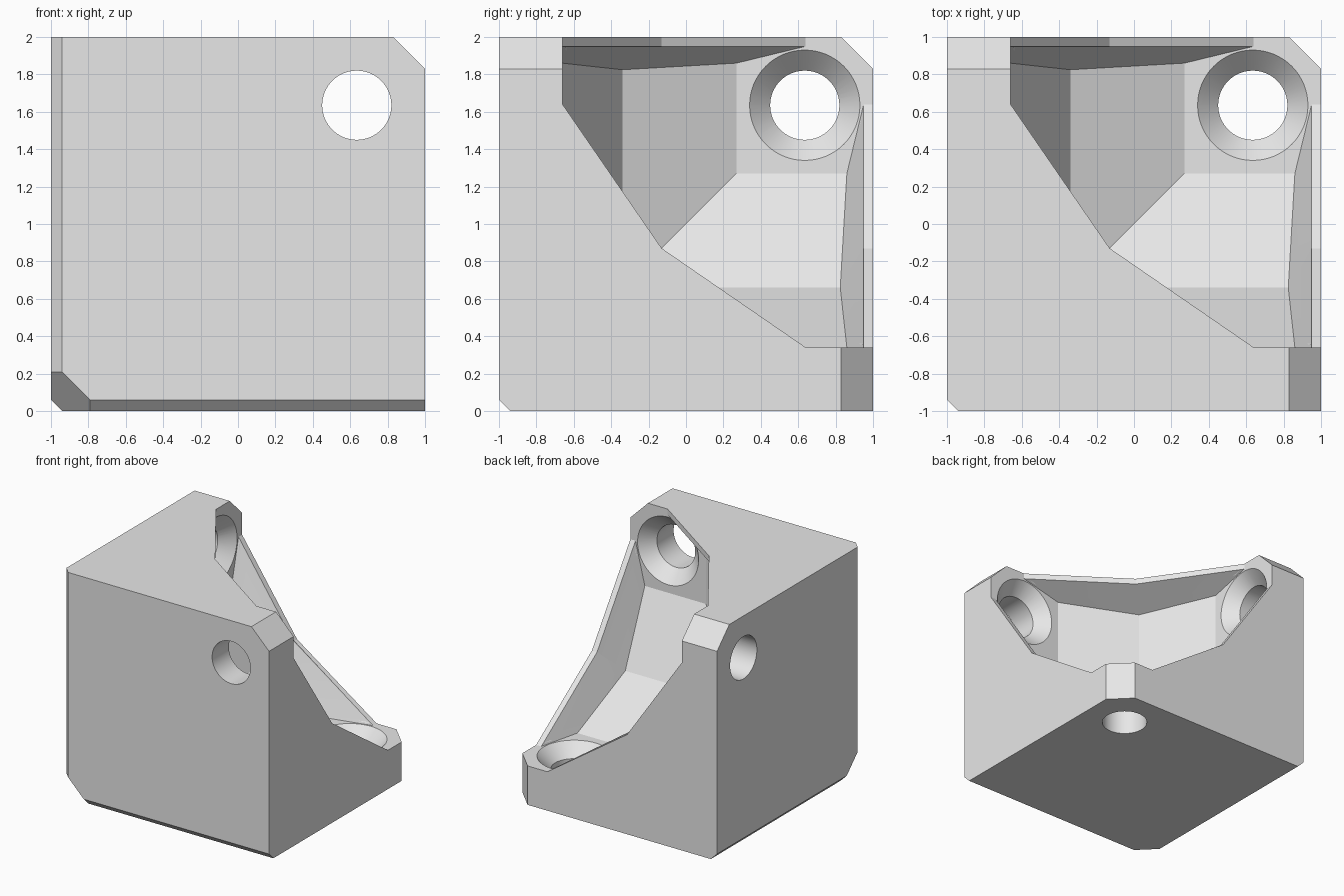
import bpy
import bmesh
from mathutils import Matrix, Vector

cube = bpy.data.objects.get("Cube")
if cube:
    bpy.data.objects.remove(cube, do_unlink=True)

SHIFT = Vector((1, 1, 0))      # work with the closed corner at the origin
SIZE, WALL, LIP = 2.0, 0.34, 1.95
HOLE_AT, HOLE_R, SINK_R = 1.635, 0.185, 0.295
BEVEL, CORNER, TIP = 0.06, 0.27, 3.83

grey = bpy.data.materials.new("light grey")
grey.use_nodes = True
COLOUR = (0.8, 0.8, 0.8, 1)
grey.diffuse_color = COLOUR
grey.node_tree.nodes["Principled BSDF"].inputs["Base Color"].default_value = COLOUR


def make_object(name, bm):
    bmesh.ops.translate(bm, verts=bm.verts, vec=-SHIFT)
    bmesh.ops.recalc_face_normals(bm, faces=bm.faces)
    mesh = bpy.data.meshes.new(name)
    bm.to_mesh(mesh)
    bm.free()
    mesh.materials.append(grey)
    obj = bpy.data.objects.new(name, mesh)
    bpy.context.collection.objects.link(obj)
    return obj


def block(name, low, high, planes, inside):
    """Box trimmed by planes (point, normal); the side holding `inside` stays."""
    bm = bmesh.new()
    low, high = Vector(low), Vector(high)
    span = high - low
    bmesh.ops.create_cube(bm, size=1, matrix=Matrix.Translation((low + high) / 2) @ Matrix.Diagonal(span.to_4d()))
    for point, normal in planes:
        if (Vector(inside) - point).dot(normal) > 0:
            normal = -normal
        bmesh.ops.bisect_plane(bm, geom=bm.verts[:] + bm.edges[:] + bm.faces[:], dist=1e-4,
                               plane_co=point, plane_no=normal, clear_outer=True)
        rim = [e for e in bm.edges if e.is_boundary]
        if rim:
            bmesh.ops.holes_fill(bm, edges=rim, sides=0)
    return make_object(name, bm)


def on_axes(a, b, c, pa, pb, pc):
    v = Vector()
    v[a], v[b], v[c] = pa, pb, pc
    return v


def through(p, q, r):
    return p, (q - p).cross(r - p).normalized()


def subtract(body, cutter):
    mod = body.modifiers.new("cut", 'BOOLEAN')
    mod.operation, mod.solver, mod.object = 'DIFFERENCE', 'EXACT', cutter
    bpy.context.view_layer.objects.active = body
    bpy.ops.object.modifier_apply(modifier=mod.name)
    bpy.data.objects.remove(cutter, do_unlink=True)


# Outer block: bevelled closed edges, cut closed corner, cut tips
trims = [(Vector((CORNER, 0, 0)), Vector((1, 1, 1)))]
for c in range(3):
    a, b = (c + 1) % 3, (c + 2) % 3
    diagonal = on_axes(a, b, c, 1, 1, 0)
    trims += [(diagonal * BEVEL / 2, diagonal), (diagonal * TIP / 2, diagonal)]
bracket = block("corner_bracket", (0, 0, 0), (SIZE,) * 3, trims, (1, 1, 1))

# Pocket: sloped inner walls and an overhanging lip, the same about every axis
walls, rims = [], []
for c in range(3):
    pair = []
    for a, b in (((c + 1) % 3, (c + 2) % 3), ((c + 2) % 3, (c + 1) % 3)):
        def at(pa, pb, pc):
            return on_axes(a, b, c, pa, pb, pc)
        outer, middle = at(WALL, 1.64, LIP), at(0.87, 0.87, LIP)
        walls.append(through(at(WALL, 1.27, 0), at(0.66, 0.66, 0), at(WALL, 1.27, 1)))
        walls.append(through(outer, middle, at(WALL, 1.27, 1.86)))
        pair.append(through(outer, middle, at(WALL, 1.64, 1)))
    rims.append((c, pair))
subtract(bracket, block("pocket_cutter", (WALL,) * 3, (2.5,) * 3, walls, (1.6, 1.6, 1.6)))

# Straight rim of the pocket on each open side
for c, pair in rims:
    low = Vector((WALL,) * 3)
    low[c] = LIP
    subtract(bracket, block("rim_cutter", low, (2.6,) * 3, pair, (2, 2, 2)))

# Countersunk screw hole through each plate
for c in range(3):
    a, b = (c + 1) % 3, (c + 2) % 3
    axis = on_axes(a, b, c, 0, 0, 1)
    turn = axis.to_track_quat('Z', 'Y').to_matrix().to_4x4()
    depth = SINK_R - HOLE_R
    over = 0.02
    for r1, r2, start, end in ((HOLE_R, HOLE_R, -0.2, 0.5),
                               (HOLE_R, SINK_R + over, WALL - depth, WALL + over)):
        bm = bmesh.new()
        centre = on_axes(a, b, c, HOLE_AT, HOLE_AT, (start + end) / 2)
        bmesh.ops.create_cone(bm, cap_ends=True, segments=64, radius1=r1, radius2=r2,
                              depth=end - start, matrix=Matrix.Translation(centre) @ turn)
        subtract(bracket, make_object("hole_cutter", bm))

# Smooth the round holes, keep all other edges sharp
bpy.ops.object.select_all(action='DESELECT')
bracket.select_set(True)
bpy.context.view_layer.objects.active = bracket
bpy.ops.object.shade_smooth_by_angle(angle=0.26)
